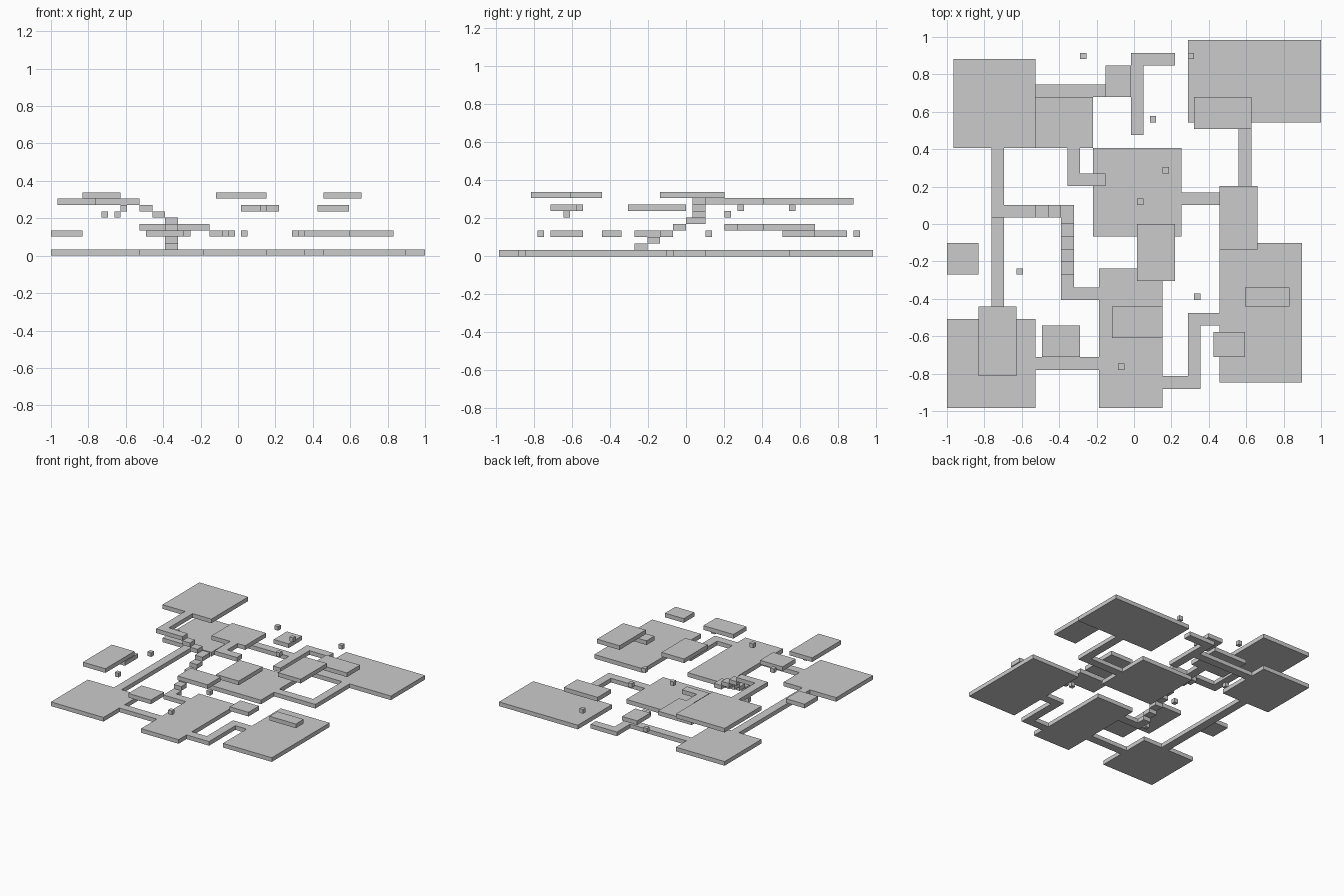
import bpy, bmesh

if "Cube" in bpy.data.objects:
    bpy.data.objects.remove(bpy.data.objects["Cube"])

U = 2 / 59          # one grid cell
NX, NY = 59, 58     # footprint in cells


def slab(name, level, *rects):
    """One object made of flat one-cell-thick blocks (x0, x1, y0, y1) at a grid level."""
    bm = bmesh.new()
    for x0, x1, y0, y1 in rects:
        verts = bmesh.ops.create_cube(bm, size=1)["verts"]
        for v in verts:
            v.co.x = ((x0 if v.co.x < 0 else x1) - NX / 2) * U
            v.co.y = ((y0 if v.co.y < 0 else y1) - NY / 2) * U
            v.co.z = (level + (v.co.z > 0)) * U
    mesh = bpy.data.meshes.new(name)
    bm.to_mesh(mesh)
    bm.free()
    bpy.context.collection.objects.link(bpy.data.objects.new(name, mesh))


# Ground rooms
slab("room_front_left", 0, (0, 14, 0, 14))
slab("room_front_middle", 0, (24, 34, 0, 22))
slab("room_front_right", 0, (43, 56, 4, 26))
slab("room_centre", 0, (23, 37, 27, 41))
slab("room_back_right", 0, (38, 59, 45, 58))
slab("room_back_left", 0, (1, 14, 41, 55))

# Ground corridors
slab("corridor_left", 0, (7, 9, 14, 41))
slab("corridor_front", 0, (14, 24, 6, 8))
slab("corridor_front_right", 0, (34, 40, 3, 5), (38, 40, 5, 15), (40, 43, 13, 15))
slab("corridor_right", 0, (37, 48, 32, 34), (46, 48, 34, 45))
slab("corridor_back", 0, (14, 29, 49, 51), (29, 31, 43, 56), (31, 36, 54, 56))
slab("corridor_to_stairs", 0, (18, 24, 17, 19), (18, 20, 19, 21))

# Staircase climbing backwards, then turning left
for i in range(4):
    slab(f"step_{i + 1}", i + 1, (18, 20, 21 + 2 * i, 23 + 2 * i))
slab("stair_landing", 5, (18, 20, 29, 32))
slab("step_6", 6, (16, 18, 30, 32))
slab("step_7", 7, (14, 16, 30, 32))

# Upper room with its walkway
slab("upper_walkway", 8, (9, 14, 30, 32), (7, 9, 30, 41))
slab("upper_room", 8, (1, 14, 41, 55))

# Middle level room with its walkway
slab("middle_room", 4, (14, 23, 41, 49))
slab("middle_walkway", 4, (19, 21, 35, 41), (21, 25, 35, 37))

# Floating platforms: level -> rectangles
platforms = {
    3: [(15, 21, 8, 13), (0, 5, 21, 26), (47, 54, 16, 19), (39, 48, 44, 49), (25, 29, 49, 54)],
    7: [(42, 47, 8, 12), (30, 36, 20, 29)],
    9: [(5, 11, 5, 16), (26, 34, 11, 16), (43, 49, 25, 35)],
}
for level, rects in platforms.items():
    for i, r in enumerate(rects):
        slab(f"platform_{level}_{i + 1}", level, r)

# Small floating cubes: level -> cell corners
cubes = {
    3: [(27, 6), (30, 32), (39, 17), (38, 55), (21, 55)],
    6: [(8, 35), (10, 10)],
    7: [(34, 37), (32, 45), (11, 21), (33, 12)],
}
for level, cells in cubes.items():
    for i, (x, y) in enumerate(cells):
        slab(f"cube_{level}_{i + 1}", level, (x, x + 1, y, y + 1))
